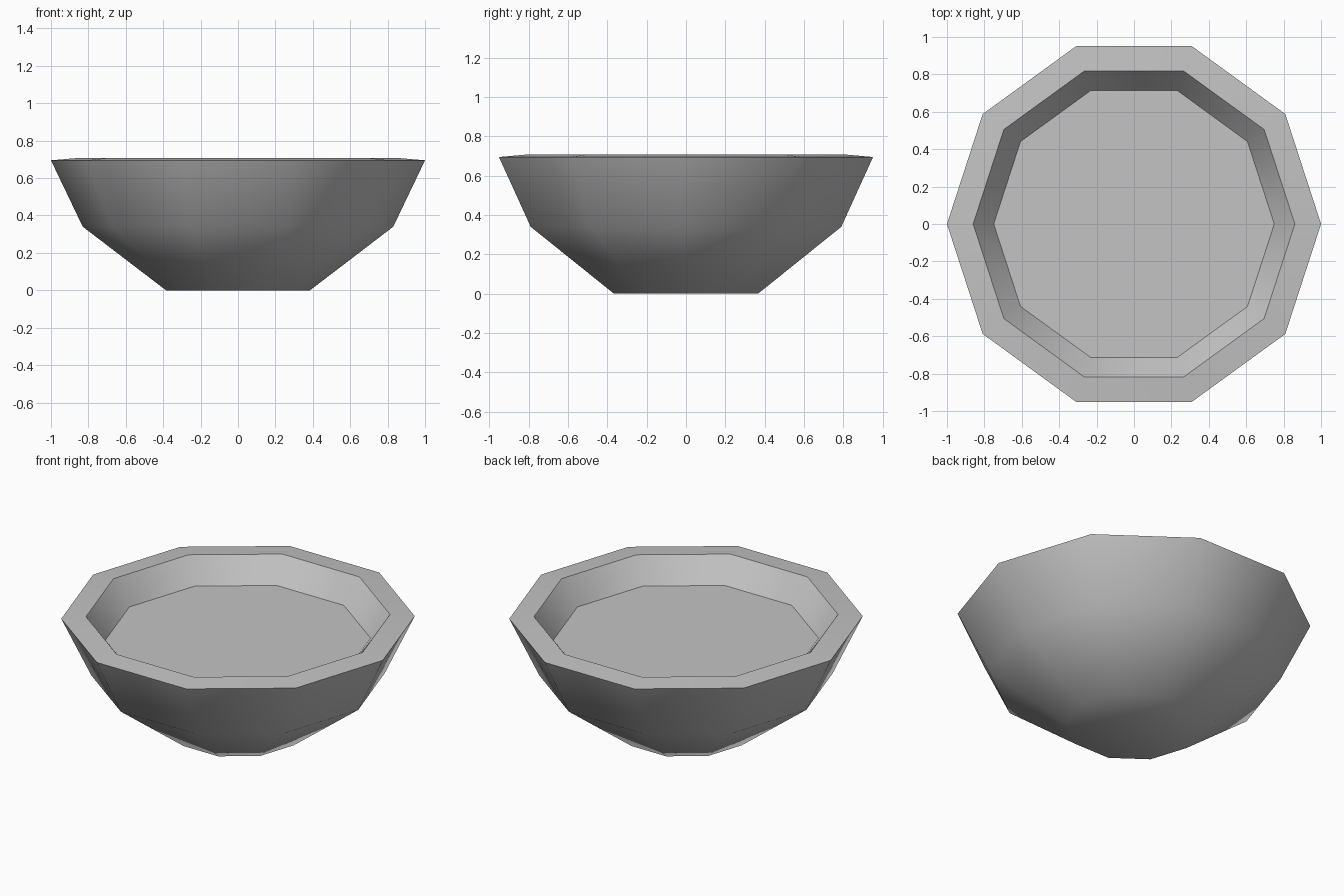
import bpy, bmesh, math

if "Cube" in bpy.data.objects:
    bpy.data.objects.remove(bpy.data.objects["Cube"])

SIDES = 10

# Plain grey material
grey = bpy.data.materials.new("stone_grey")
grey.diffuse_color = (0.55, 0.55, 0.55, 1)
grey.use_nodes = True
grey.node_tree.nodes["Principled BSDF"].inputs["Base Color"].default_value = grey.diffuse_color

# Radius and height of each ring, from the foot, over the rim, to the sunken floor
profile = [(0.385, 0.0), (0.83, 0.34), (1.0, 0.695), (0.86, 0.707), (0.75, 0.56)]

bm = bmesh.new()
rings = []
for r, z in profile:
    rings.append([bm.verts.new((r * math.cos(math.tau * i / SIDES),
                                r * math.sin(math.tau * i / SIDES), z))
                  for i in range(SIDES)])

# Walls between neighbouring rings
for low, high in zip(rings, rings[1:]):
    for i in range(SIDES):
        j = (i + 1) % SIDES
        bm.faces.new((low[i], low[j], high[j], high[i]))

# Flat underside and floor
bm.faces.new(rings[0][::-1])
bm.faces.new(rings[-1])

mesh = bpy.data.meshes.new("bowl")
bm.to_mesh(mesh)
bm.free()
mesh.materials.append(grey)
bowl = bpy.data.objects.new("bowl", mesh)
bpy.context.collection.objects.link(bowl)

# Smooth sides with crisp rim and floor edges
bpy.context.view_layer.objects.active = bowl
bowl.select_set(True)
bpy.ops.object.shade_smooth_by_angle(angle=math.radians(45))
